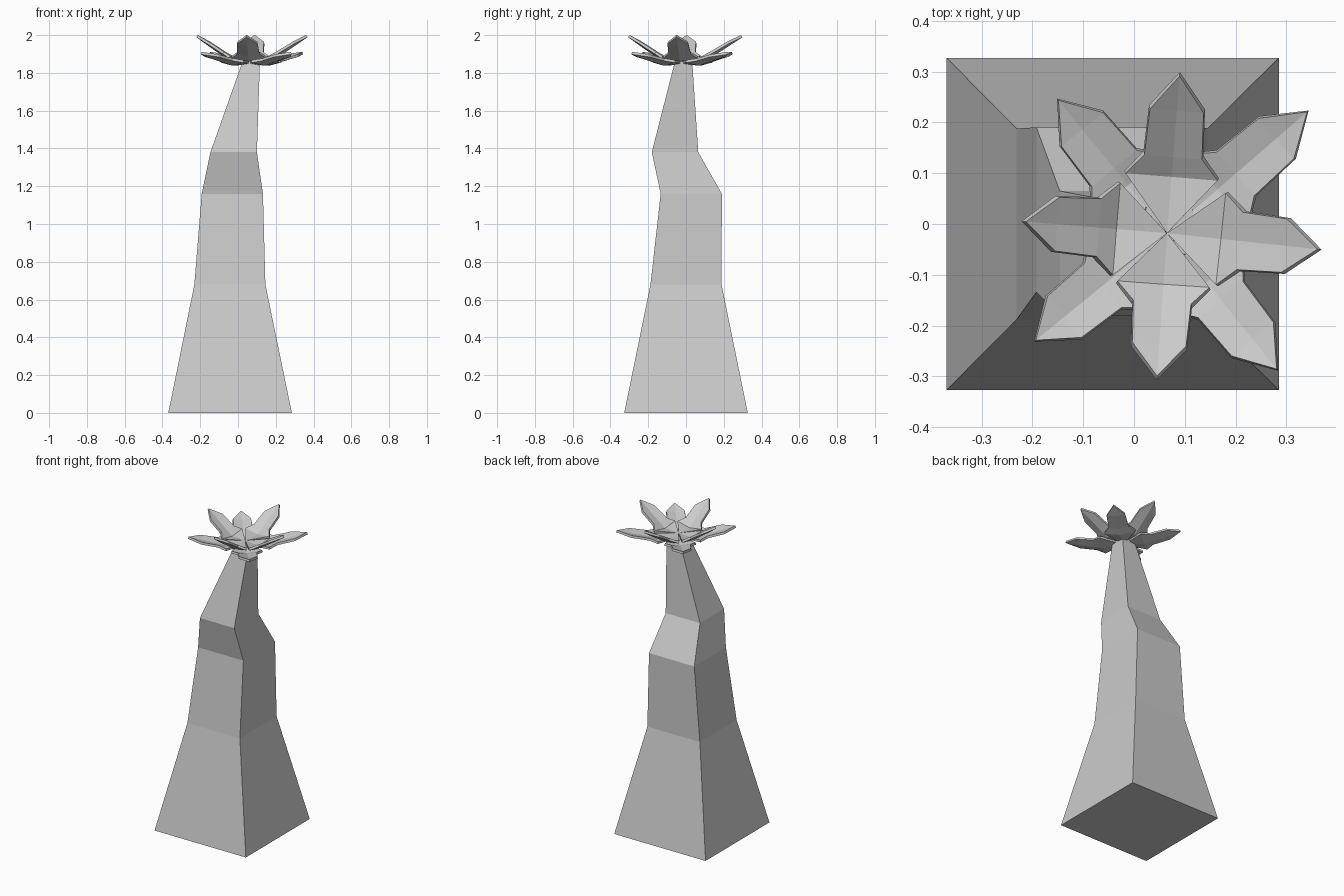
import bpy, bmesh
from mathutils import Vector

if "Cube" in bpy.data.objects:
    bpy.data.objects.remove(bpy.data.objects["Cube"])


def finish(bm, name):
    bmesh.ops.recalc_face_normals(bm, faces=bm.faces)
    me = bpy.data.meshes.new(name)
    bm.to_mesh(me)
    bm.free()
    ob = bpy.data.objects.new(name, me)
    bpy.context.collection.objects.link(ob)
    return ob


# Trunk: stacked square sections (z, centre x, centre y, half width)
sections = [(0, -0.042, 0, 0.327), (0.68, -0.043, 0, 0.188),
            (1.16, -0.03, 0.028, 0.162), (1.38, -0.023, -0.058, 0.123),
            (1.86, 0.07, -0.013, 0.046)]
bm = bmesh.new()
rings = [[bm.verts.new((cx + sx * h, cy + sy * h, z))
          for sx, sy in ((-1, -1), (1, -1), (1, 1), (-1, 1))]
         for z, cx, cy, h in sections]
for a, b in zip(rings, rings[1:]):
    for i in range(4):
        j = (i + 1) % 4
        bm.faces.new((a[i], a[j], b[j], b[i]))
bm.faces.new(rings[0][::-1])
bm.faces.new(rings[-1])
finish(bm, "trunk")

# Leaf outline: (fraction of length, half width, fraction of rise, crease depth)
outline = [(0.36, 0.092, 0.12, 0.016), (0.49, 0.058, 0.30, 0.014),
           (0.78, 0.054, 0.72, 0.010)]
crown = Vector((0.065, -0.018, 0))


def leaf(name, tip_x, tip_y, base_z, tip_z):
    along = Vector((tip_x, tip_y, 0)) - crown
    side = Vector((-along.y, along.x, 0)).normalized()
    bm = bmesh.new()
    up = lambda z: Vector((0, 0, z))
    base = bm.verts.new(crown + up(base_z))
    tip = bm.verts.new(crown + along + up(tip_z))
    rows = []
    for t, w, r, d in outline:
        p = crown + along * t + up(base_z + (tip_z - base_z) * r)
        rows.append([bm.verts.new(p - side * w), bm.verts.new(p - up(d)),
                     bm.verts.new(p + side * w)])
    for k in (0, 1):
        bm.faces.new((base, rows[0][k], rows[0][k + 1]))
        for a, b in zip(rows, rows[1:]):
            bm.faces.new((a[k], b[k], b[k + 1], a[k + 1]))
        bm.faces.new((rows[-1][k], tip, rows[-1][k + 1]))
    ob = finish(bm, name)
    mod = ob.modifiers.new("thickness", 'SOLIDIFY')
    mod.thickness = 0.014
    mod.offset = 0


# Raised leaves along the axes
for i, (x, y) in enumerate([(0.365, -0.05), (0.09, 0.295),
                            (-0.217, 0.005), (0.045, -0.303)]):
    leaf(f"upper_leaf_{i}", x, y, 1.868, 1.995)

# Flatter leaves on the diagonals
for i, (x, y) in enumerate([(0.342, 0.222), (-0.15, 0.245),
                            (-0.195, -0.23), (0.282, -0.287)]):
    leaf(f"lower_leaf_{i}", x, y, 1.855, 1.905)
